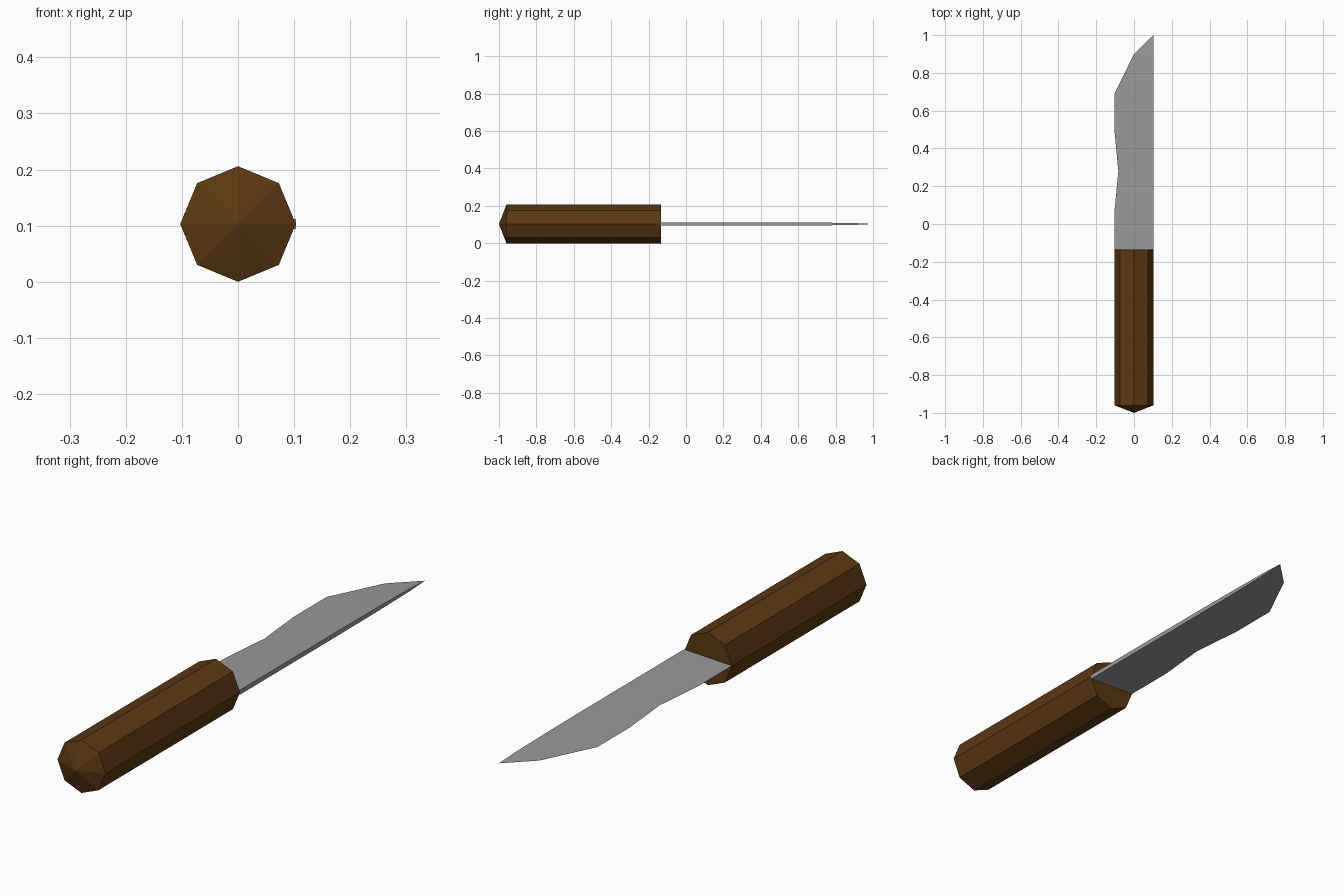
import bpy, bmesh, math

cube = bpy.data.objects.get("Cube")
if cube:
    bpy.data.objects.remove(cube, do_unlink=True)

R = 0.103          # handle radius, also half the blade width
MID = R            # height of the centre line
JOIN = -0.135      # where the blade meets the handle


def material(name, colour):
    mat = bpy.data.materials.new(name)
    mat.use_nodes = True
    mat.diffuse_color = colour
    mat.node_tree.nodes["Principled BSDF"].inputs["Base Color"].default_value = colour
    return mat


def finish(name, bm, mat):
    bmesh.ops.recalc_face_normals(bm, faces=bm.faces)
    mesh = bpy.data.meshes.new(name)
    bm.to_mesh(mesh)
    bm.free()
    mesh.materials.append(mat)
    obj = bpy.data.objects.new(name, mesh)
    bpy.context.collection.objects.link(obj)
    return obj


wood = material("dark brown wood", (0.105, 0.04, 0.006, 1))
steel = material("grey steel", (0.32, 0.32, 0.32, 1))

# Handle: eight-sided bar with a flat back end and a low pointed butt
bm = bmesh.new()
rings = []
for y in (-0.96, JOIN):
    rings.append([bm.verts.new((R * math.cos(i * math.pi / 4), y,
                                MID + R * math.sin(i * math.pi / 4)))
                  for i in range(8)])
butt = bm.verts.new((0, -1, MID))
front, back = rings
for i in range(8):
    j = (i + 1) % 8
    bm.faces.new((front[i], front[j], back[j], back[i]))
    bm.faces.new((front[j], front[i], butt))
bm.faces.new(back)
finish("handle", bm, wood)

# Blade: wedge from a thick straight spine (+x) to a wavy sharp edge (-x)
# Each station: edge x, edge y, spine y, half thickness of the spine
stations = [
    (-R, JOIN, JOIN, 0.009),
    (-R, 0.07, 0.07, 0.009),
    (-0.083, 0.28, 0.28, 0.009),
    (-R, 0.49, 0.49, 0.009),
    (-R, 0.69, 0.69, 0.008),
    (0, 0.9, 0.9, 0.005),
]
bm = bmesh.new()
rows = [(bm.verts.new((ex, ey, MID)),
         bm.verts.new((R, sy, MID + t)),
         bm.verts.new((R, sy, MID - t))) for ex, ey, sy, t in stations]
tip = bm.verts.new((R, 1, MID))
for a, b in zip(rows, rows[1:]):
    for i in range(3):
        j = (i + 1) % 3
        bm.faces.new((a[i], a[j], b[j], b[i]))
for i in range(3):
    bm.faces.new((rows[-1][i], rows[-1][(i + 1) % 3], tip))
bm.faces.new(rows[0])
finish("blade", bm, steel)
